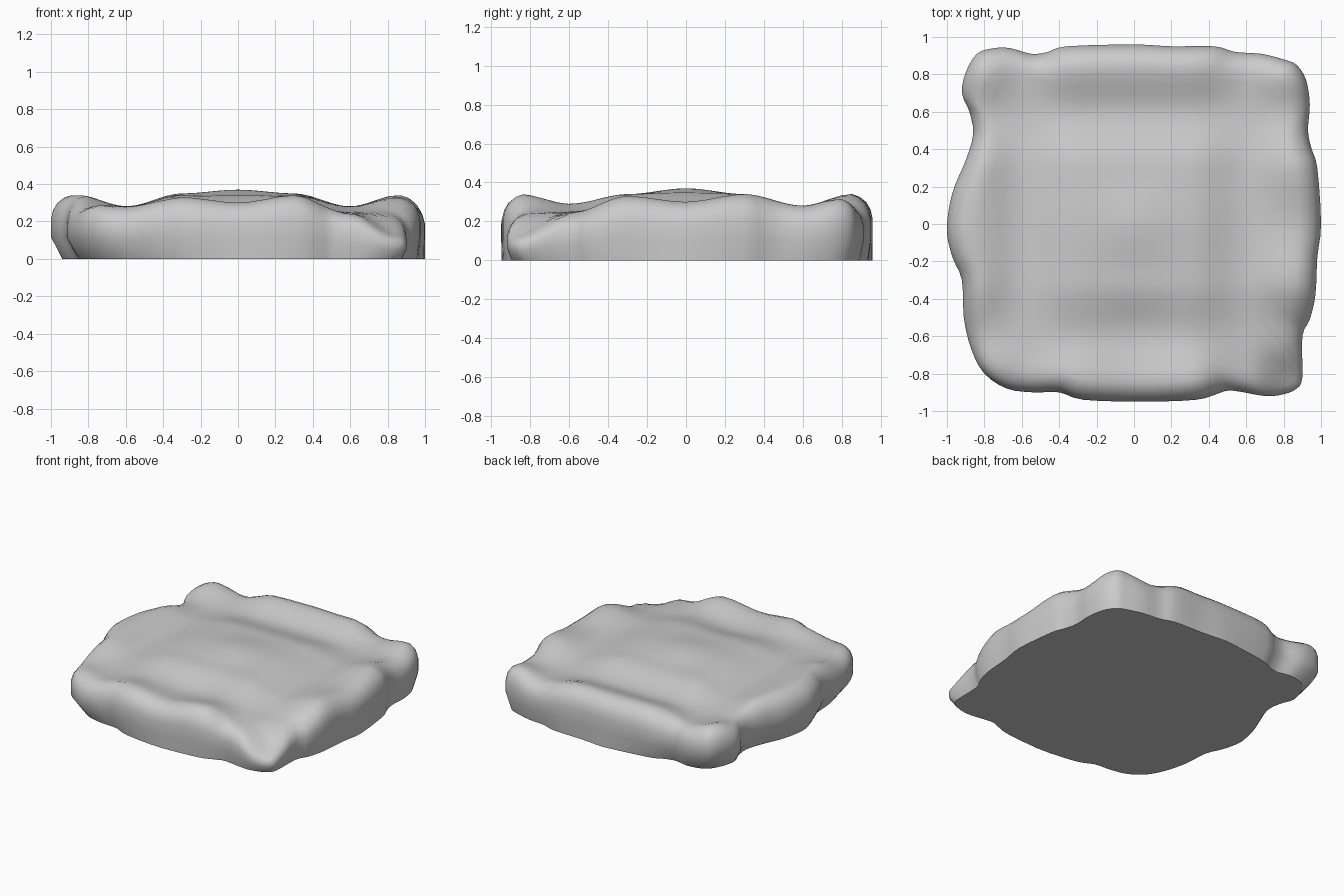
import bpy
import bmesh
import math
from mathutils import Vector

default_cube = bpy.data.objects.get("Cube")
if default_cube:
    bpy.data.objects.remove(default_cube, do_unlink=True)

# Uneven plan outline, counter-clockwise, in hundredths
OUTLINE = [
    (90, -82), (90, -60), (94, -51), (97, -38), (98, -18), (100, 0), (98, 30),
    (95, 40), (93, 50), (94, 64), (92, 77), (87, 85), (80, 88), (68, 91),
    (54, 92), (43, 95), (20, 95), (0, 96), (-36, 95), (-46, 92), (-55, 91),
    (-66, 94), (-75, 94), (-84, 91), (-90, 81), (-92, 70), (-88, 60),
    (-86, 48), (-90, 34), (-96, 20), (-99, 8), (-100, -5), (-97, -18),
    (-92, -30), (-91, -50), (-87, -67), (-80, -80), (-68, -88), (-54, -90),
    (-40, -90), (-27, -94), (5, -95), (33, -94), (44, -91), (52, -89),
    (70, -92), (80, -91), (87, -88),
]

# Height of the lumpy top in hundredths, rows running front to back
KNOTS = [-0.85, -0.6, -0.3, 0, 0.3, 0.6, 0.85]
HEIGHTS = [
    (33, 28, 33, 30, 34, 24, 14),
    (28, 27, 29, 27, 29, 25, 24),
    (34, 28, 34, 34, 34, 28, 33),
    (34, 28, 35, 37, 35, 28, 30),
    (34, 28, 34, 34, 34, 28, 34),
    (28, 26, 28, 28, 28, 26, 28),
    (34, 28, 34, 34, 34, 28, 34),
]

# Rounded side section: (scale of the outline, fraction of local height)
SIDE = [(1, 0.35), (1, 0.62), (0.988, 0.77), (0.965, 0.88), (0.93, 0.96), (0.89, 1)]
TOP_RINGS = 16


def locate(value):
    """Find the knot interval and the eased position inside it."""
    value = max(KNOTS[0], min(KNOTS[-1], value))
    i = 0
    while i < len(KNOTS) - 2 and value > KNOTS[i + 1]:
        i += 1
    t = (value - KNOTS[i]) / (KNOTS[i + 1] - KNOTS[i])
    return i, t * t * (3 - 2 * t)


def top_height(x, y):
    """Blend the height grid smoothly at a plan position."""
    i, s = locate(x)
    j, t = locate(y)
    front = HEIGHTS[j][i] * (1 - s) + HEIGHTS[j][i + 1] * s
    back = HEIGHTS[j + 1][i] * (1 - s) + HEIGHTS[j + 1][i + 1] * s
    return (front * (1 - t) + back * t) / 100


def smooth_outline(points, steps):
    """Pass a closed smooth curve through the outline points."""
    pts = [Vector(p) / 100 for p in points]
    count = len(pts)
    result = []
    for k in range(count):
        a, b, c, d = (pts[(k + n) % count] for n in (-1, 0, 1, 2))
        for step in range(steps):
            t = step / steps
            result.append(b + (c - a) * (t / 2)
                          + (2 * a - 5 * b + 4 * c - d) * (t * t / 2)
                          + (3 * b - a - 3 * c + d) * (t ** 3 / 2))
    return result


def bottom_scale(p):
    """Tuck the foot in under the left bulge and the corners."""
    return 1 - 0.06 * max(0, -p.x) - 0.04 * abs(p.x * p.y)


def bridge(bm, lower, upper):
    count = len(lower)
    for k in range(count):
        n = (k + 1) % count
        bm.faces.new((lower[k], lower[n], upper[n], upper[k]))


# Lumpy slab: foot, rounded sides, then rings closing over the top
outline = smooth_outline(OUTLINE, 3)
bm = bmesh.new()
rings = [[bm.verts.new((*(p * bottom_scale(p)), 0)) for p in outline]]
section = SIDE + [(SIDE[-1][0] * (1 - k / TOP_RINGS), 1) for k in range(1, TOP_RINGS)]
for scale, fraction in section:
    ring = []
    for p in outline:
        q = p * scale
        ring.append(bm.verts.new((q.x, q.y, top_height(q.x, q.y) * fraction)))
    rings.append(ring)
for lower, upper in zip(rings, rings[1:]):
    bridge(bm, lower, upper)

# Centre cap and flat underside
centre = bm.verts.new((0, 0, top_height(0, 0)))
last = rings[-1]
for k in range(len(last)):
    bm.faces.new((last[k], last[(k + 1) % len(last)], centre))
bm.faces.new(list(reversed(rings[0])))
bmesh.ops.recalc_face_normals(bm, faces=bm.faces)

mesh = bpy.data.meshes.new("stone_slab")
bm.to_mesh(mesh)
bm.free()
slab = bpy.data.objects.new("stone_slab", mesh)
bpy.context.collection.objects.link(slab)

# Plain grey stone
stone = bpy.data.materials.new("grey_stone")
stone.use_nodes = True
grey = (0.6, 0.6, 0.6, 1)
stone.diffuse_color = grey
stone.node_tree.nodes["Principled BSDF"].inputs["Base Color"].default_value = grey
mesh.materials.append(stone)

# Smooth body with a crisp bottom edge
bpy.ops.object.select_all(action="DESELECT")
slab.select_set(True)
bpy.context.view_layer.objects.active = slab
bpy.ops.object.shade_smooth_by_angle(angle=math.radians(50))
